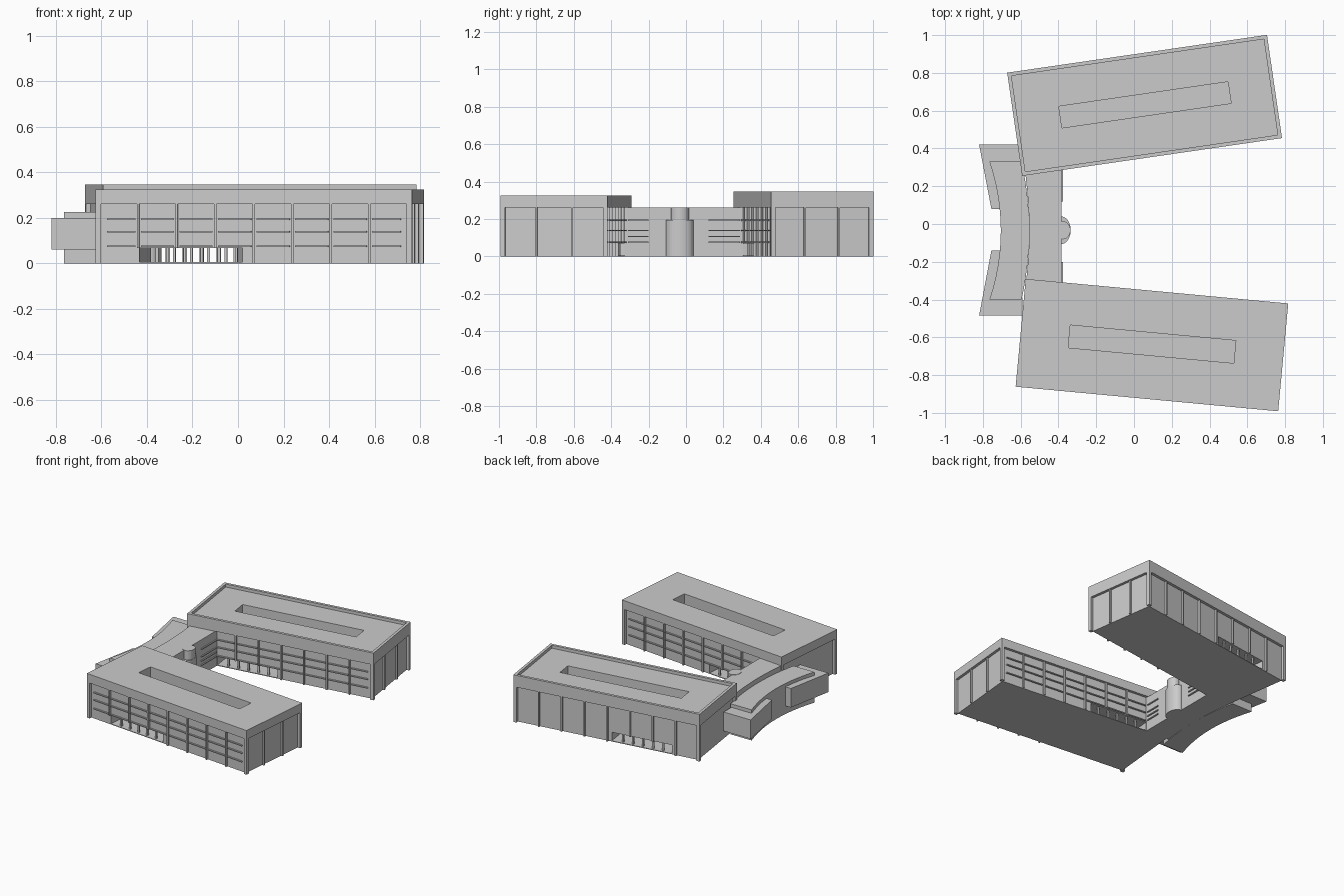
import bpy, bmesh, math
from mathutils import Matrix, Vector

if "Cube" in bpy.data.objects:
    bpy.data.objects.remove(bpy.data.objects["Cube"])


def make(name, bm, mat=None):
    bmesh.ops.recalc_face_normals(bm, faces=bm.faces)
    me = bpy.data.meshes.new(name)
    bm.to_mesh(me)
    bm.free()
    ob = bpy.data.objects.new(name, me)
    bpy.context.collection.objects.link(ob)
    if mat:
        ob.matrix_world = mat
    return ob


def boxes(name, spans, mat=None):
    """Each span is (x0, x1, y0, y1, z0, z1)."""
    bm = bmesh.new()
    for x0, x1, y0, y1, z0, z1 in spans:
        m = Matrix.Translation(((x0 + x1) / 2, (y0 + y1) / 2, (z0 + z1) / 2))
        m = m @ Matrix.Diagonal((x1 - x0, y1 - y0, z1 - z0, 1))
        bmesh.ops.create_cube(bm, size=1, matrix=m)
    return make(name, bm, mat)


def prism(name, pts, z0, z1):
    bm = bmesh.new()
    f = bm.faces.new([bm.verts.new((x, y, z0)) for x, y in pts])
    r = bmesh.ops.extrude_face_region(bm, geom=[f])
    top = [v for v in r["geom"] if isinstance(v, bmesh.types.BMVert)]
    bmesh.ops.translate(bm, verts=top, vec=(0, 0, z1 - z0))
    return make(name, bm)


def cut(ob, cutter):
    cutter.hide_render = True
    cutter.hide_viewport = True
    cutter.display_type = 'WIRE'
    m = ob.modifiers.new("cut", 'BOOLEAN')
    m.operation, m.solver, m.object = 'DIFFERENCE', 'EXACT', cutter


EAVE, IN = 0.26, 0.02
LEVELS = (0.072, 0.135, 0.19)


def wing(name, cx, cy, ang, L, W, top, well, passage, ledge_sides, parapet):
    mat = Matrix.Translation((cx, cy, 0)) @ Matrix.Rotation(ang, 4, 'Z')
    a, b = L / 2, W / 2
    # recessed walls and overhanging roof band
    walls = boxes(name + "_walls", [(-a + IN, a - IN, -b + IN, b - IN, 0, EAVE)], mat)
    roof = boxes(name + "_roof_band", [(-a, a, -b, b, EAVE, top)], mat)
    # roof light well and ground floor passage
    x0, x1, y0, y1 = well
    shaft = boxes(name + "_well_cutter", [(x0, x1, y0, y1, 0.09, 0.6)], mat)
    cut(walls, shaft)
    cut(roof, shaft)
    p0, p1 = passage
    cut(walls, boxes(name + "_passage_cutter", [(p0, p1, -b - 0.1, b + 0.1, 0.005, 0.068)], mat))
    if parapet:
        cut(roof, boxes(name + "_parapet_cutter",
                        [(-a + IN, a - IN, -b + IN, b - IN, top - 0.022, 0.6)], mat))
    # corner posts
    boxes(name + "_corner_posts",
          [(*sorted((sx * a, sx * (a - 0.024))), *sorted((sy * b, sy * (b - 0.024))), 0, EAVE)
           for sx in (-1, 1) for sy in (-1, 1)], mat)
    # fins on the long faces and the east end
    fins, ledges = [], []
    for s in (-1, 1):
        for k in range(-3, 4):
            x = 0.17 * k
            z0 = 0.068 if p0 - 0.02 < x < p1 + 0.02 else 0
            fins.append((x - 0.005, x + 0.005, *sorted((s * (b - IN - 0.002), s * (b - 0.006))), z0, EAVE))
    for k in (-1, 1):
        y = k * W / 6
        fins.append((a - IN - 0.002, a - 0.006, y - 0.005, y + 0.005, 0, EAVE))
    boxes(name + "_fins", fins, mat)
    # window ledges between the fins
    for s in ledge_sides:
        for z in LEVELS:
            for k in range(-4, 4):
                lo = max(0.17 * k + 0.012, -a + 0.05)
                hi = min(0.17 * k + 0.158, a - 0.05)
                ledges.append((lo, hi, *sorted((s * (b - IN - 0.002), s * (b - 0.009))), z, z + 0.007))
    boxes(name + "_ledges", ledges, mat)
    # passage columns
    cols = []
    n = 6
    for s in (-1, 1):
        for i in range(1, n):
            x = p0 + (p1 - p0) * i / n
            y = s * (b - 0.04)
            cols.append((x - 0.006, x + 0.006, y - 0.006, y + 0.006, 0.004, 0.07))
    boxes(name + "_passage_columns", cols, mat)


wing("north_wing", 0.056, 0.628, math.atan2(0.2, 1.375), 1.39, 0.552, 0.347,
     (-0.45, 0.455, -0.055, 0.06), (-0.48, -0.03), (-1,), True)
wing("south_wing", 0.095, -0.641, math.atan2(-0.13, 1.39), 1.396, 0.573, 0.325,
     (-0.44, 0.44, -0.055, 0.065), (-0.505, -0.05), (-1, 1), False)


# curved link building
def bow(x, d, y):
    return x - d * ((y + 0.035) / 0.365) ** 2


def curve(x, d, y0, y1, n=12):
    return [(bow(x, d, y0 + (y1 - y0) * i / n), y0 + (y1 - y0) * i / n) for i in range(n + 1)]


prism("link_upper_block", curve(-0.555, 0.03, 0.29, -0.32) + [(-0.385, -0.33), (-0.385, 0.31)], 0, 0.26)
prism("link_lower_block",
      curve(-0.705, 0.06, 0.33, -0.40) + curve(-0.555, 0.04, -0.40, 0.33), 0, 0.225)

# projecting side boxes on the west face
prism("link_north_box", [(-0.82, 0.42), (-0.755, 0.08), (-0.70, 0.08), (-0.72, 0.32),
                         (-0.60, 0.32), (-0.60, 0.42)], 0.06, 0.20)
prism("link_south_box", [(-0.82, -0.485), (-0.755, -0.14), (-0.70, -0.14), (-0.72, -0.39),
                         (-0.59, -0.39), (-0.59, -0.485)], 0.06, 0.20)

# court-side ledges of the link
boxes("link_ledges", [(-0.39, -0.376, y0, y1, z, z + 0.007)
                      for z in LEVELS + (0.103,) for y0, y1 in ((-0.31, -0.2), (0.12, 0.29))])

# entrance bay and stair turret
bay = [(-0.385 + 0.05 * math.sin(t), -0.033 + 0.073 * math.cos(t))
       for t in [math.pi * i / 16 for i in range(17)]]
prism("entrance_bay", bay, 0, 0.195)
turret = [(-0.376 + 0.04 * math.cos(t), -0.033 + 0.048 * math.sin(t))
          for t in [2 * math.pi * i / 24 for i in range(24)]]
prism("stair_turret", turret, 0, 0.262)
